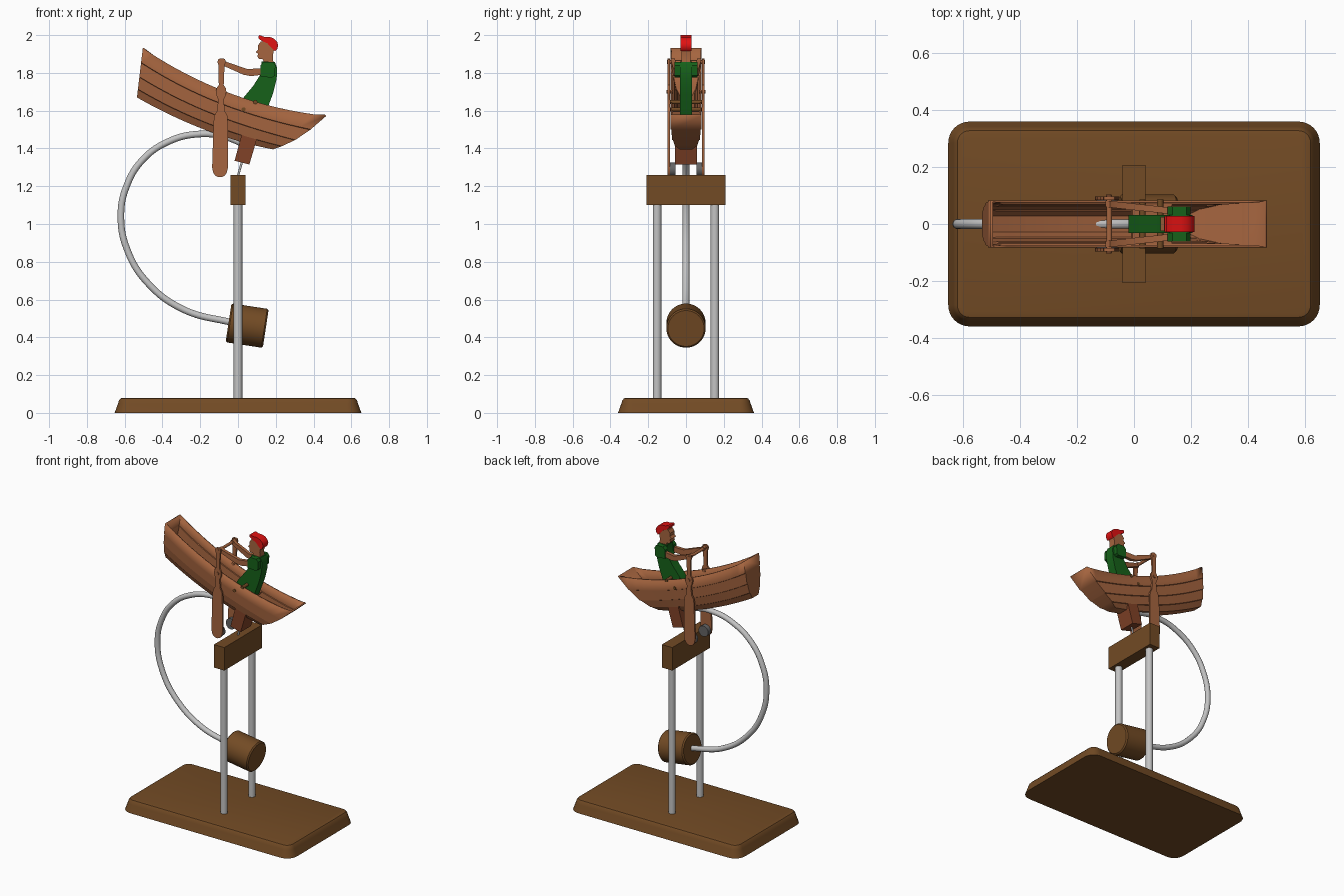
import bpy, bmesh, math
from mathutils import Vector

if "Cube" in bpy.data.objects:
    bpy.data.objects.remove(bpy.data.objects["Cube"])


def material(name, rgb):
    m = bpy.data.materials.new(name)
    m.use_nodes = True
    m.diffuse_color = (*rgb, 1)
    m.node_tree.nodes["Principled BSDF"].inputs["Base Color"].default_value = (*rgb, 1)
    return m


WOOD = material("warm wood", (0.38, 0.13, 0.05))
DARK = material("dark wood", (0.17, 0.07, 0.018))
RED_WOOD = material("reddish wood", (0.22, 0.055, 0.02))
STEEL = material("steel", (0.55, 0.55, 0.55))
LEAD = material("lead", (0.13, 0.13, 0.13))
GREEN = material("green", (0.008, 0.12, 0.01))
RED = material("red", (0.75, 0.006, 0.006))


def finish(name, bm, mat, smooth=True):
    bmesh.ops.recalc_face_normals(bm, faces=bm.faces)
    me = bpy.data.meshes.new(name)
    bm.to_mesh(me)
    bm.free()
    me.materials.append(mat)
    ob = bpy.data.objects.new(name, me)
    bpy.context.collection.objects.link(ob)
    if smooth:
        bpy.ops.object.select_all(action="DESELECT")
        ob.select_set(True)
        bpy.context.view_layer.objects.active = ob
        bpy.ops.object.shade_smooth_by_angle(angle=math.radians(35))
    return ob


def loft(name, rings, mat, smooth=True):
    """Closed solid through matching rings of points."""
    bm = bmesh.new()
    loops = [[bm.verts.new(p) for p in ring] for ring in rings]
    n = len(loops[0])
    for a, b in zip(loops, loops[1:]):
        for i in range(n):
            bm.faces.new((a[i], a[(i + 1) % n], b[(i + 1) % n], b[i]))
    bm.faces.new(loops[0])
    bm.faces.new(loops[-1])
    return finish(name, bm, mat, smooth)


def plate(name, profile, y0, y1, mat, splay=lambda x: 0):
    """Side profile in x, z cut from a board spanning y0 to y1."""
    return loft(name, [[(x, y + splay(x) * (1 if y > 0 else -1), z) for x, z in profile]
                       for y in (y0, y1)], mat)


def rod(name, a, b, r, mat, bevel=0.0, sides=32):
    a, b = Vector(a), Vector(b)
    d = (b - a).normalized()
    u = d.orthogonal().normalized()
    w = d.cross(u)
    spans = [(a, r), (b, r)]
    if bevel:
        spans = [(a, r - bevel), (a + d * bevel, r), (b - d * bevel, r), (b, r - bevel)]
    return loft(name, [[c + (u * math.cos(t) + w * math.sin(t)) * q for t in
                        (math.tau * i / sides for i in range(sides))] for c, q in spans], mat)


# Stand: rounded base, two posts and a cross beam
def rounded_rect(hx, hy, r, z, seg=8):
    ring = []
    for k, (sx, sy) in enumerate(((1, 1), (-1, 1), (-1, -1), (1, -1))):
        for i in range(seg + 1):
            t = math.pi / 2 * (k + i / seg)
            ring.append((sx * (hx - r) + r * math.cos(t), sy * (hy - r) + r * math.sin(t), z))
    return ring


steps = ((0, 0), (0.018, 0.05), (0.023, 0.066), (0.032, 0.077), (0.045, 0.08))
loft("base", [rounded_rect(0.653 - d, 0.36 - d, 0.075 - d, z) for d, z in steps], DARK)
for side, label in ((1, "back"), (-1, "front")):
    rod(label + "_post", (0, side * 0.153, 0.07), (0, side * 0.153, 1.12), 0.023, STEEL)
plate("cross_beam", [(-0.04, 1.1), (0.04, 1.1), (0.04, 1.26), (-0.04, 1.26)], -0.208, 0.208, DARK)

# Counterweight on a curved tube
curve = bpy.data.curves.new("balance_tube", "CURVE")
curve.dimensions = "3D"
curve.bevel_depth = 0.018
curve.bevel_resolution = 5
curve.use_fill_caps = True
path = [(0.04, 1.42), (-0.08, 1.465), (-0.21, 1.476), (-0.36, 1.44), (-0.5, 1.345), (-0.59, 1.2),
        (-0.62, 1.04), (-0.585, 0.86), (-0.48, 0.69), (-0.29, 0.548), (-0.02, 0.475)]
spline = curve.splines.new("BEZIER")
spline.bezier_points.add(len(path) - 1)
for bp, (x, z) in zip(spline.bezier_points, path):
    bp.co = (x, 0, z)
    bp.handle_left_type = bp.handle_right_type = "AUTO"
curve.materials.append(STEEL)
tube = bpy.data.objects.new("balance_tube", curve)
bpy.context.collection.objects.link(tube)
rod("counterweight", (-0.05, 0, 0.477), (0.147, 0, 0.447), 0.104, DARK, 0.008, 48)

# Keel block and the pin it balances on
plate("keel_block", [(-0.018, 1.335), (0.06, 1.315), (0.1, 1.45), (0.02, 1.475)], -0.058, 0.058, RED_WOOD)
rod("balance_pin", (0, 0, 1.255), (0.03, 0, 1.36), 0.006, STEEL, sides=12)


# Boat hull: overlapping planks between a sheer line and a keel line
def quad_curve(p, c, q, t):
    return [(1 - t) ** 2 * a + 2 * t * (1 - t) * b + t * t * d for a, b, d in zip(p, c, q)]


def hull_point(u, v):
    top = quad_curve((-0.504, 1.931), (-0.06, 1.63), (0.467, 1.572), u)
    low = quad_curve((-0.535, 1.67), (-0.175, 1.465), (0.185, 1.395), u)
    bulge = math.sin(math.pi * v) * 0.025 * u ** 4
    return low[0] + (top[0] - low[0]) * v, low[1] + (top[1] - low[1]) * v - bulge


half = [(1, 0.083), (0.71, 0.082), (0.7, 0.077), (0.42, 0.074), (0.41, 0.069),
        (0.17, 0.058), (0.16, 0.053), (0, 0.034)]
section = half + [(v, -y) for v, y in reversed(half)]
bm = bmesh.new()
stations = 16
rows = []
for s in range(stations + 1):
    row = []
    for v, y in section:
        x, z = hull_point(s / stations, v)
        row.append(bm.verts.new((x, y, z)))
    rows.append(row)
last = len(section) - 1
for a, b in zip(rows, rows[1:]):
    for i in range(last):
        bm.faces.new((a[i], a[i + 1], b[i + 1], b[i]))
for row in (rows[0], rows[-1]):
    for i in range(len(half) - 1):
        bm.faces.new((row[i], row[i + 1], row[last - i - 1], row[last - i]))
hull = finish("boat_hull", bm, WOOD)
centre = Vector((0, 0, 1.6))
if sum((f.center - centre).dot(f.normal) * f.area for f in hull.data.polygons) < 0:
    hull.data.flip_normals()
thick = hull.modifiers.new("planking", "SOLIDIFY")
thick.thickness = 0.01
thick.offset = -1

# Seat board and dowels through the hull
plate("seat", [(-0.01, 1.585), (0.13, 1.555), (0.134, 1.57), (-0.006, 1.6)], -0.07, 0.07, WOOD)
for i, (x, z) in enumerate(((0.092, 1.645), (0.03, 1.607))):
    rod(f"hull_dowel_{i + 1}", (x, -0.086, z), (x, 0.086, z), 0.011, DARK, sides=16)

# Oars with lead weights, joined by a handle bar
oar_half = [(1.877, 0.008), (1.872, 0.018), (1.858, 0.022), (1.84, 0.016), (1.735, 0.013),
            (1.72, 0.024), (1.70, 0.028), (1.68, 0.024), (1.66, 0.015), (1.6, 0.02), (1.575, 0.034),
            (1.54, 0.038), (1.3, 0.042), (1.272, 0.036), (1.255, 0.024), (1.248, 0.008)]


def oar_x(z):
    return -0.087 - (1.86 - z) * 0.014


oar = [(oar_x(z) + w, z) for z, w in oar_half] + [(oar_x(z) - w, z) for z, w in reversed(oar_half)]
for side, label in ((1, "back"), (-1, "front")):
    plate(label + "_oar", oar, side * 0.085, side * 0.097, WOOD)
    rod(label + "_oar_pivot", (-0.089, side * 0.07, 1.7), (-0.089, side * 0.103, 1.7), 0.01, WOOD, sides=16)
    rod(label + "_oar_weight", (-0.095, side * 0.055, 1.288), (-0.095, side * 0.086, 1.288), 0.037, LEAD)
rod("handle_bar", (-0.087, -0.1, 1.857), (-0.087, 0.1, 1.857), 0.01, WOOD, sides=16)

# Rower cut from boards
torso = [(0.125, 1.86), (0.195, 1.858), (0.206, 1.83), (0.205, 1.77), (0.185, 1.69), (0.14, 1.57),
         (-0.02, 1.59), (0.03, 1.67), (0.08, 1.73), (0.118, 1.79)]
plate("torso", torso, -0.032, 0.032, GREEN)
head = [(0.135, 1.85), (0.188, 1.85), (0.184, 1.89), (0.192, 1.93), (0.17, 1.97), (0.12, 1.965),
        (0.106, 1.945), (0.107, 1.925), (0.094, 1.91), (0.106, 1.902), (0.103, 1.885), (0.113, 1.873), (0.133, 1.872)]
plate("head", head, -0.024, 0.024, WOOD)
cap = [(0.108, 1.995), (0.115, 2.0), (0.138, 1.991), (0.165, 1.991), (0.19, 1.982), (0.207, 1.965),
       (0.213, 1.945), (0.207, 1.925), (0.196, 1.915), (0.18, 1.93), (0.155, 1.957), (0.13, 1.967), (0.11, 1.98)]
plate("cap", cap, -0.029, 0.029, RED)
sleeve = [(0.118, 1.84), (0.135, 1.858), (0.185, 1.858), (0.198, 1.84), (0.195, 1.785), (0.18, 1.775), (0.118, 1.78)]
arm = [(-0.1, 1.865), (-0.085, 1.875), (-0.06, 1.858), (0.05, 1.82), (0.125, 1.825), (0.125, 1.79),
       (0.07, 1.783), (0.03, 1.79), (-0.06, 1.83), (-0.09, 1.842)]
for side, label in ((1, "back"), (-1, "front")):
    plate(label + "_sleeve", sleeve, side * 0.03, side * 0.062, GREEN)
    plate(label + "_arm", arm, side * 0.035, side * 0.058, WOOD, lambda x: (0.125 - x) * 0.11)
